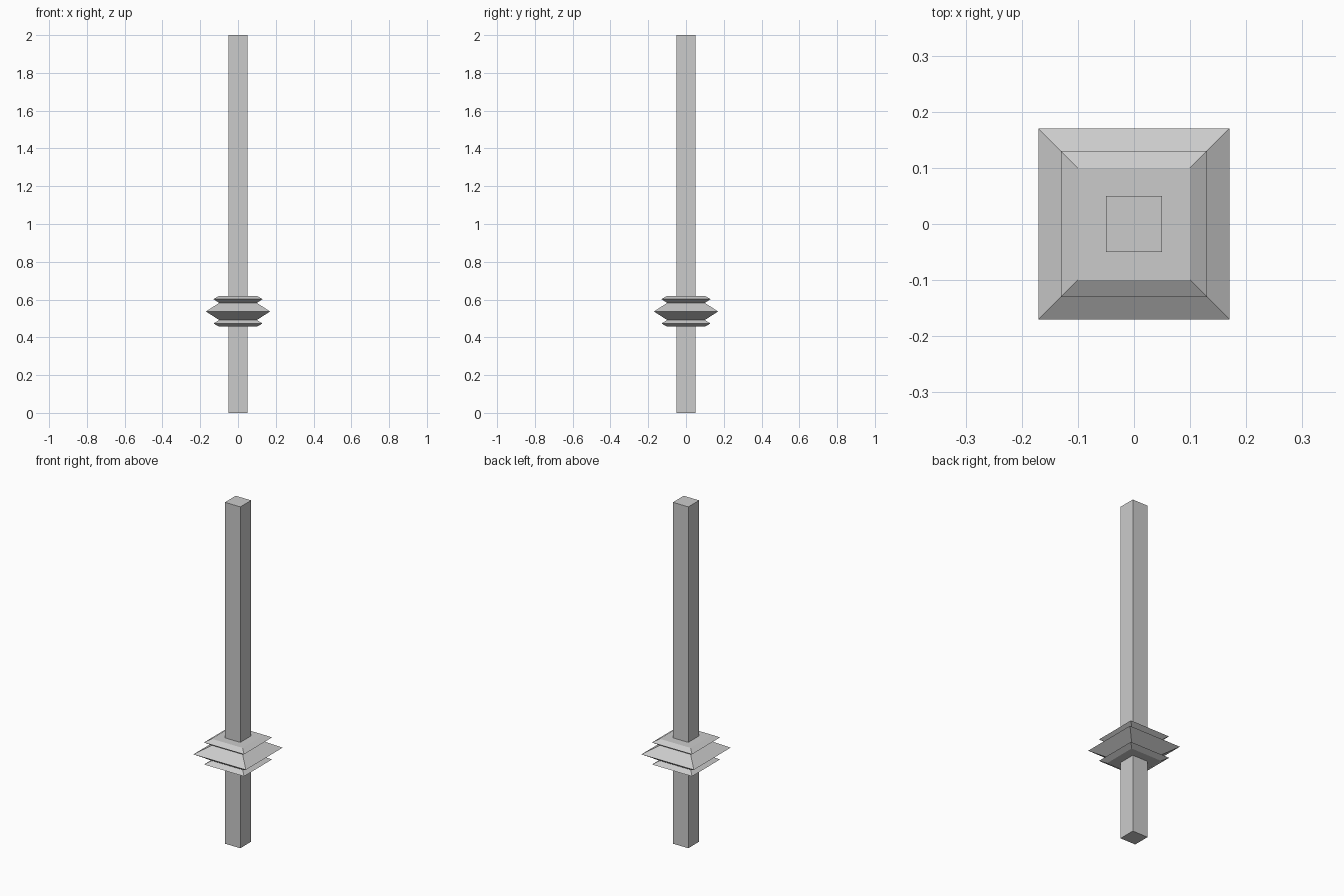
import bpy, bmesh

if "Cube" in bpy.data.objects:
    bpy.data.objects.remove(bpy.data.objects["Cube"])


def square_loft(name, profile):
    """Stack square sections (half_width, z), bridge them and cap both ends."""
    bm = bmesh.new()
    rings = []
    for h, z in profile:
        rings.append([bm.verts.new((sx * h, sy * h, z))
                      for sx, sy in ((-1, -1), (1, -1), (1, 1), (-1, 1))])
    for low, high in zip(rings, rings[1:]):
        for i in range(4):
            j = (i + 1) % 4
            bm.faces.new((low[i], low[j], high[j], high[i]))
    bm.faces.new(rings[0][::-1])
    bm.faces.new(rings[-1])
    mesh = bpy.data.meshes.new(name)
    bm.to_mesh(mesh)
    bm.free()
    obj = bpy.data.objects.new(name, mesh)
    bpy.context.collection.objects.link(obj)
    return obj


# Square post
square_loft("post", [(0.05, 0.0), (0.05, 2.0)])

# Stepped collar: small ridge, large ridge, small ridge
square_loft("collar", [(0.10, 0.457), (0.13, 0.473), (0.10, 0.492),
                       (0.17, 0.537),
                       (0.10, 0.582), (0.13, 0.602), (0.10, 0.62)])
